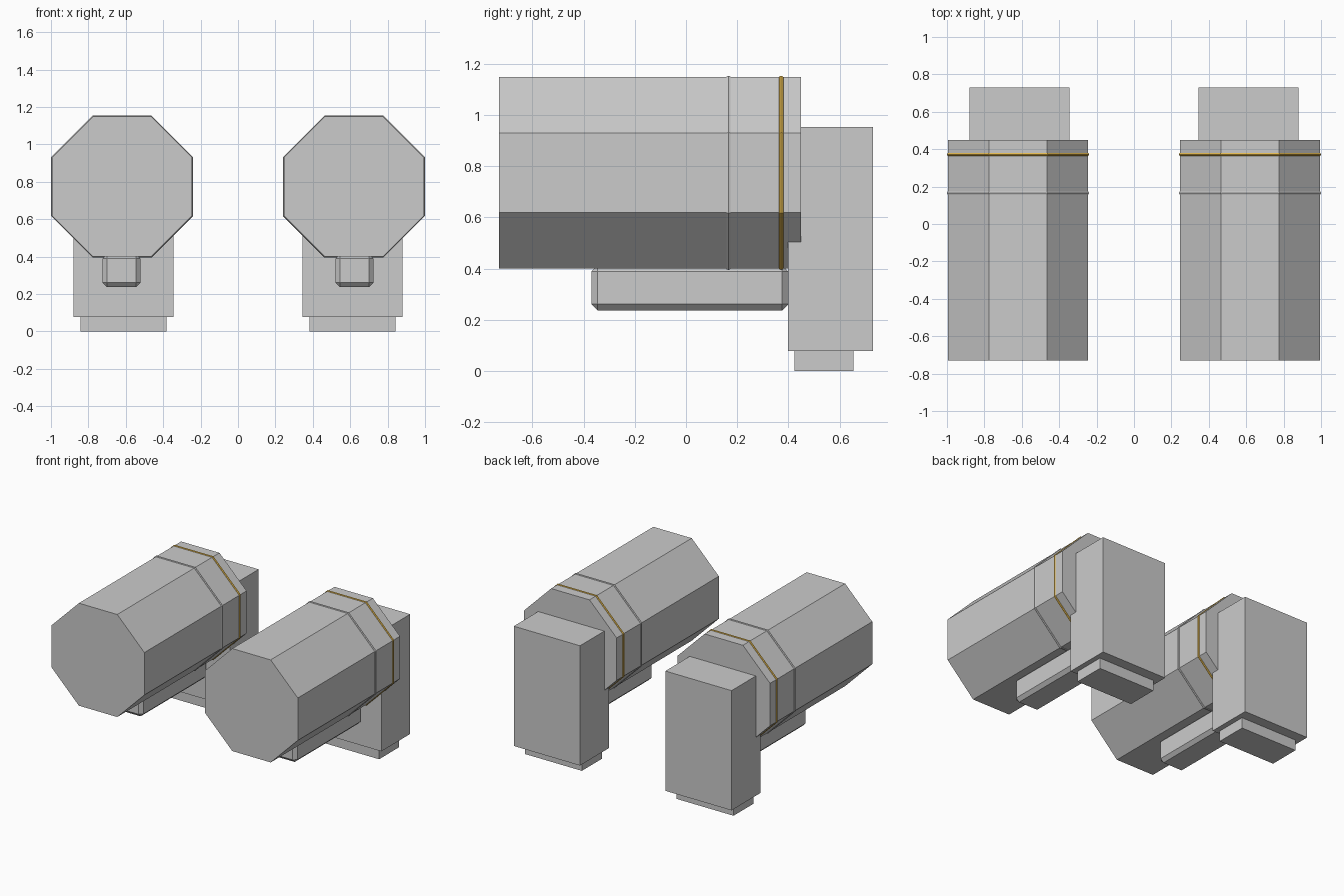
import bpy, bmesh, math
from mathutils import Matrix, Vector

if "Cube" in bpy.data.objects:
    bpy.data.objects.remove(bpy.data.objects["Cube"])

CX, CZ = 0.62, 0.7745          # axis of the right-hand barrel
APOTHEM = 0.3745
COS = math.cos(math.pi / 8)


def finish(bm, name, material=None):
    """Make an object from the right-hand part and mirror it across x = 0."""
    bmesh.ops.recalc_face_normals(bm, faces=bm.faces[:])
    mesh = bpy.data.meshes.new(name)
    bm.to_mesh(mesh)
    bm.free()
    obj = bpy.data.objects.new(name, mesh)
    bpy.context.collection.objects.link(obj)
    if material:
        mesh.materials.append(material)
    obj.modifiers.new("mirror", 'MIRROR').use_axis[0] = True
    return obj


def box(name, low, high, bevel=0.0):
    low, high = Vector(low), Vector(high)
    bm = bmesh.new()
    matrix = Matrix.Translation((low + high) / 2) @ Matrix.Diagonal((*(high - low), 1))
    bmesh.ops.create_cube(bm, size=1, matrix=matrix)
    if bevel:
        bmesh.ops.bevel(bm, geom=bm.edges[:], offset=bevel, segments=1,
                        profile=0.5, affect='EDGES')
    return finish(bm, name)


def octagon_point(i, radius, y):
    a = math.pi / 8 + i * math.pi / 4
    return (CX + radius * math.cos(a), y, CZ + radius * math.sin(a))


def ring(name, y, outer_apothem, minor=0.01, sides=8, material=None):
    """Eight-sided torus around the barrel."""
    major = outer_apothem / COS - minor
    bm = bmesh.new()
    grid = []
    for i in range(8):
        loop = []
        for j in range(sides):
            t = 2 * math.pi * j / sides
            loop.append(bm.verts.new(octagon_point(
                i, major + minor * math.cos(t), y + minor * math.sin(t))))
        grid.append(loop)
    for i in range(8):
        a, b = grid[i], grid[(i + 1) % 8]
        for j in range(sides):
            k = (j + 1) % sides
            bm.faces.new((a[j], b[j], b[k], a[k]))
    return finish(bm, name, material)


# octagonal barrels
bm = bmesh.new()
ends = [[bm.verts.new(octagon_point(i, APOTHEM / COS, y)) for i in range(8)]
        for y in (-0.73, 0.45)]
for loop in ends:
    bm.faces.new(loop)
for i in range(8):
    k = (i + 1) % 8
    bm.faces.new((ends[0][i], ends[0][k], ends[1][k], ends[1][i]))
finish(bm, "barrel")

# seam ring and gold trim ring
gold = bpy.data.materials.new("gold")
gold.diffuse_color = (0.8, 0.5, 0.08, 1)
gold.use_nodes = True
gold.node_tree.nodes["Principled BSDF"].inputs["Base Color"].default_value = gold.diffuse_color
ring("seam_ring", 0.166, 0.3795)
ring("gold_ring", 0.372, 0.3795, material=gold)

# rear housing and its foot
box("rear_housing", (0.345, 0.398, 0.078), (0.88, 0.731, 0.953))
box("foot", (0.383, 0.425, 0.0), (0.843, 0.655, 0.08))

# bevelled rail under the barrel
box("under_rail", (0.521, -0.37, 0.237), (0.725, 0.40, 0.413), bevel=0.024)
